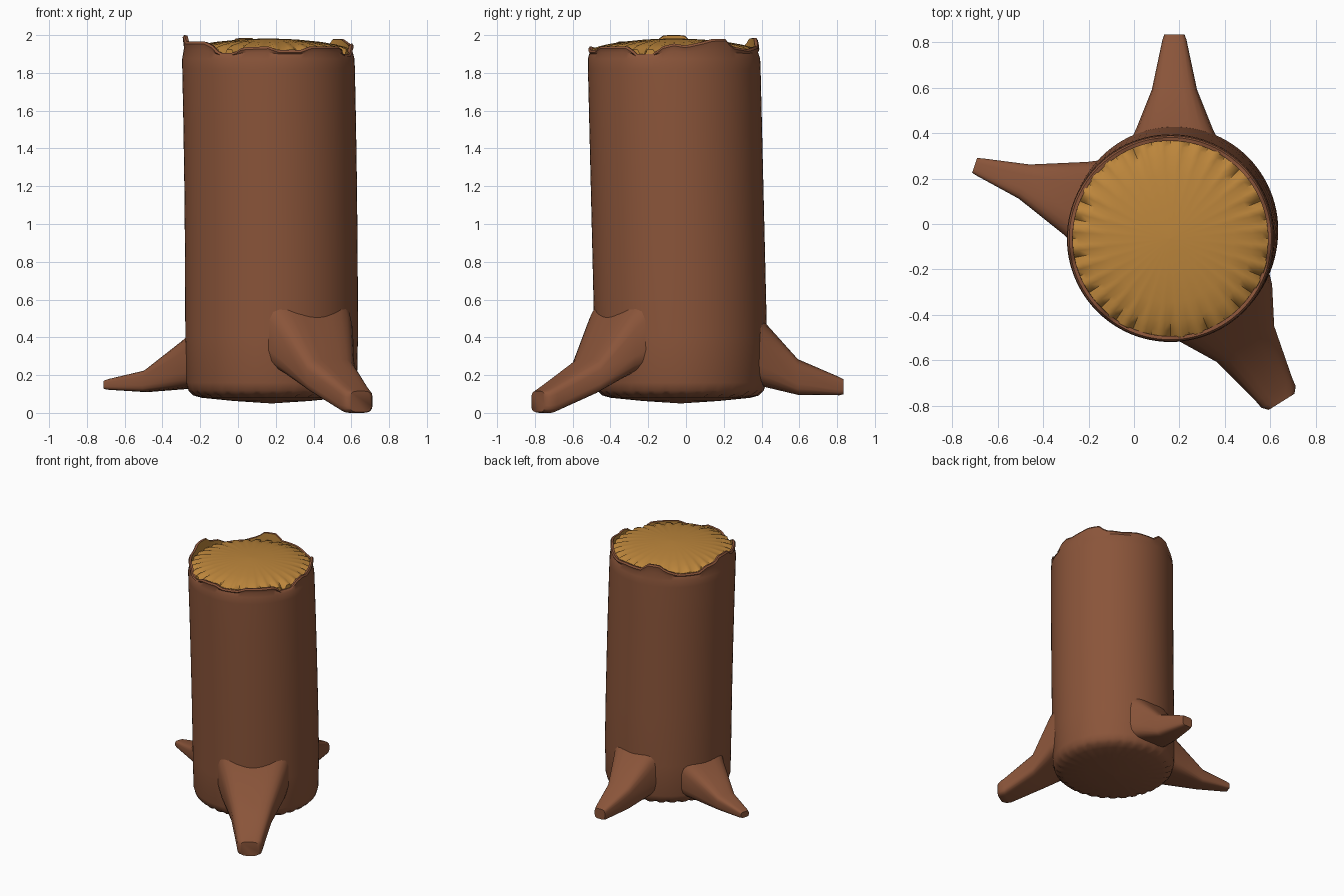
import bpy, bmesh, math, random

if "Cube" in bpy.data.objects:
    bpy.data.objects.remove(bpy.data.objects["Cube"])

random.seed(4)
SEG = 96


def material(name, col):
    m = bpy.data.materials.new(name)
    m.diffuse_color = (*col, 1)
    m.use_nodes = True
    m.node_tree.nodes["Principled BSDF"].inputs["Base Color"].default_value = m.diffuse_color
    return m


BARK = material("bark brown", (0.255, 0.090, 0.042))
WOOD = material("cut wood", (0.50, 0.235, 0.044))


def loft(name, rings, mats, mat_rule=lambda i: 0, angle=40):
    """Skin a list of equal-length point rings and close both ends with a fan."""
    bm = bmesh.new()
    rows = [[bm.verts.new(p) for p in ring] for ring in rings]
    n = len(rows[0])
    for i in range(len(rows) - 1):
        for k in range(n):
            a, b = rows[i], rows[i + 1]
            f = bm.faces.new((a[k], a[(k + 1) % n], b[(k + 1) % n], b[k]))
            f.material_index = mat_rule(i)
    for row, i in ((rows[0], 0), (rows[-1], len(rows) - 1)):
        f = bm.faces.new(row)
        f.material_index = mat_rule(i)
    bmesh.ops.recalc_face_normals(bm, faces=bm.faces[:])
    me = bpy.data.meshes.new(name)
    bm.to_mesh(me)
    bm.free()
    ob = bpy.data.objects.new(name, me)
    bpy.context.collection.objects.link(ob)
    for m in mats:
        me.materials.append(m)
    bpy.ops.object.select_all(action='DESELECT')
    ob.select_set(True)
    bpy.context.view_layer.objects.active = ob
    bpy.ops.object.shade_smooth_by_angle(angle=math.radians(angle))
    return ob


def axis(z):
    """Centre of the slightly leaning trunk at height z."""
    t = min(max((z - 0.4) / 1.5, 0), 1)
    return 0.178 - 0.018 * t * t, -0.028 - 0.036 * t


def circle(r, z, dz=lambda k: 0.0):
    cx, cy = axis(z)
    return [(cx + r * math.cos(2 * math.pi * k / SEG),
             cy + r * math.sin(2 * math.pi * k / SEG), z + dz(k)) for k in range(SEG)]


# Torn bark rim: height of the edge by angle in degrees
RIM = [(0, 1.955), (8, 1.945), (20, 1.965), (27, 1.98), (38, 1.98), (43, 1.94),
       (60, 1.925), (75, 1.94), (95, 1.94), (100, 1.985), (112, 1.985), (118, 1.95),
       (130, 1.92), (150, 1.92), (158, 1.955), (168, 1.965), (173, 2.0), (187, 2.0),
       (193, 1.965), (222, 1.965), (230, 1.94), (234, 1.905), (246, 1.905), (252, 1.935),
       (270, 1.94), (277, 1.92), (292, 1.92), (300, 1.94), (328, 1.94), (333, 1.90),
       (346, 1.90), (352, 1.94), (360, 1.955)]


def rim(k):
    a = 360 * k / SEG
    for (a0, z0), (a1, z1) in zip(RIM, RIM[1:]):
        if a0 <= a <= a1:
            return z0 + (z1 - z0) * (a - a0) / (a1 - a0)


# Trunk: rounded pleated underside, tall wall, torn rim, inside of the bark
pleat = [random.uniform(0.6, 1.2) * (1 if k % 3 == 0 else 0) for k in range(SEG)]
rings = [circle(0.002, 0.05), circle(0.2, 0.063), circle(0.37, 0.08),
         circle(0.415, 0.092, lambda k: 0.012 * pleat[k]), circle(0.44, 0.118),
         circle(0.452, 0.16)]
rings += [circle(0.457, z) for z in (0.4, 0.8, 1.2, 1.55, 1.82)]
rings += [circle(0.456, 1.875),
          circle(0.446, 1.9, lambda k: (rim(k) - 1.9) * 0.4 - 0.008),
          circle(0.453, 1.9, lambda k: rim(k) - 1.912),
          circle(0.445, 1.9, lambda k: rim(k) - 1.9),
          circle(0.430, 1.9, lambda k: rim(k) - 1.902),
          circle(0.430, 1.84)]
loft("trunk_bark", rings, [BARK, WOOD], lambda i: 1 if i >= 15 - 1 + 1 else 0)

# Cut top: shallow dome with a pleated border
dip = [random.uniform(0.5, 1.1) * (1 if k % 3 == 0 else 0.0) for k in range(SEG)]
dome = [circle(0.438, 1.86), circle(0.436, 1.925, lambda k: -0.055 * dip[k]),
        circle(0.405, 1.938, lambda k: -0.032 * dip[k]),
        circle(0.36, 1.95, lambda k: -0.007 * dip[k]),
        circle(0.28, 1.964, lambda k: -0.002 * dip[k]),
        circle(0.15, 1.977), circle(0.002, 1.983)]
loft("cut_wood_top", dome, [WOOD], angle=60)


def root(name, degrees, sections):
    """Sections run outward: (distance, half width, low z, high z)."""
    a = math.radians(degrees)
    c, s = math.cos(a), math.sin(a)
    cx, cy = axis(0)
    out = []
    for d, w, lo, hi in sections:
        ring = []
        for k in range(20):
            t = 2 * math.pi * (k + 0.5) / 20
            u, v = math.cos(t), math.sin(t)
            u = math.copysign(abs(u) ** 0.5, u) * w * 1.02
            v = math.copysign(abs(v) ** 0.5, v)
            z = (lo + hi) / 2 + v * (hi - lo) / 2
            ring.append((cx + d * c - u * s, cy + d * s + u * c, z))
        out.append(ring)
    loft(name, out, [BARK], angle=50)


# Three tapering roots
root("back_root", 90, [(0.33, 0.22, 0.17, 0.60), (0.45, 0.165, 0.135, 0.475),
                       (0.62, 0.098, 0.095, 0.285), (0.84, 0.052, 0.093, 0.19),
                       (0.862, 0.044, 0.098, 0.178)])
root("left_root", 162, [(0.33, 0.225, 0.14, 0.50), (0.46, 0.165, 0.128, 0.39),
                        (0.695, 0.078, 0.11, 0.225), (0.90, 0.04, 0.122, 0.18),
                        (0.925, 0.034, 0.126, 0.172)])
root("front_root", -58, [(0.32, 0.27, 0.23, 0.69), (0.43, 0.235, 0.19, 0.555),
                         (0.59, 0.147, 0.10, 0.285), (0.83, 0.093, 0.0, 0.145),
                         (0.865, 0.088, 0.0, 0.125), (0.89, 0.066, 0.004, 0.115)])
